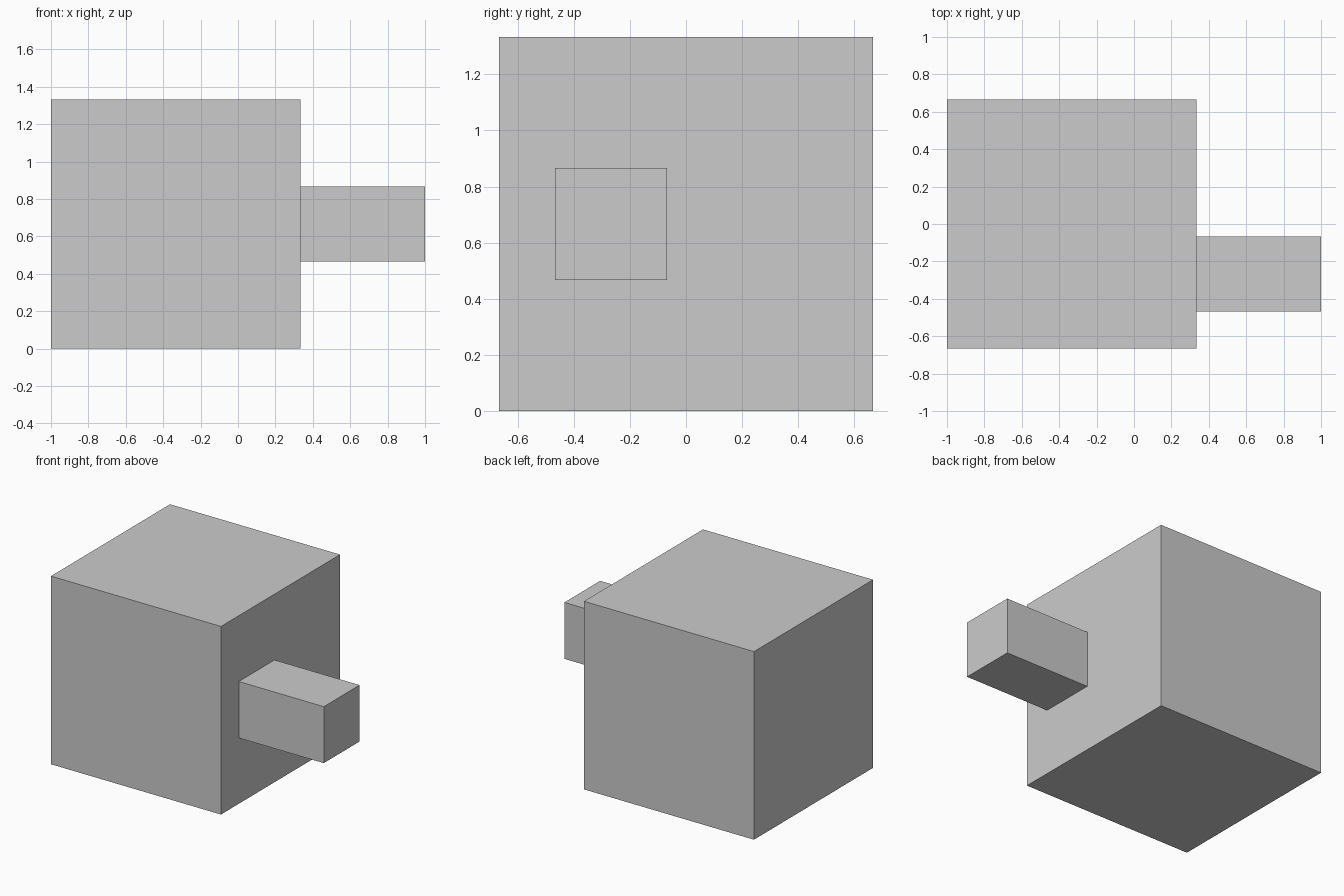
import bpy

if "Cube" in bpy.data.objects:
    bpy.data.objects.remove(bpy.data.objects["Cube"])


def box(name, low, high):
    """Add a box spanning two opposite corners."""
    centre = [(a + b) / 2 for a, b in zip(low, high)]
    size = [b - a for a, b in zip(low, high)]
    bpy.ops.mesh.primitive_cube_add(size=1, location=centre)
    obj = bpy.context.object
    obj.name = name
    obj.scale = size
    bpy.ops.object.transform_apply(location=False, rotation=False, scale=True)
    return obj


HALF = 2 / 3   # half the body's edge length
PEG = 0.2      # half the peg's thickness
PEG_Y = -0.267

# Large cubic body
box("body", (-1, -HALF, 0), (1 / 3, HALF, 2 * HALF))

# Square peg on the right face, offset towards the front
box("side_peg", (1 / 3, PEG_Y - PEG, HALF - PEG), (1, PEG_Y + PEG, HALF + PEG))
